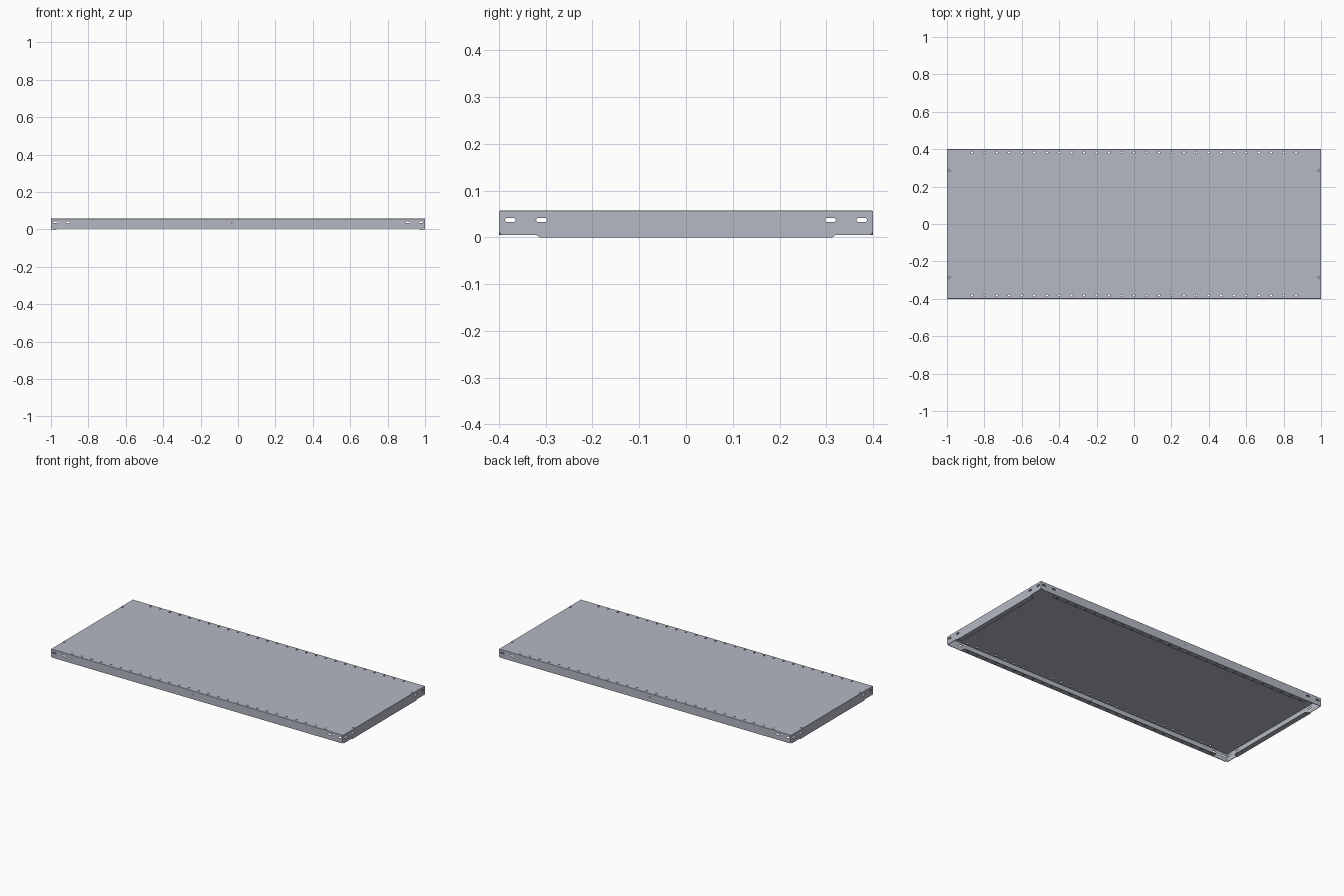
import bpy, bmesh, math

cube = bpy.data.objects.get("Cube")
if cube:
    bpy.data.objects.remove(cube, do_unlink=True)

LENGTH, DEPTH, HEIGHT = 1.0, 0.4, 0.057   # half length, half depth, full height
T = 0.003                                 # sheet thickness
BASE = 0.005                              # lower edge of the long flanges
LIP = 0.03

steel = bpy.data.materials.new("blue grey steel")
steel.use_nodes = True
colour = (0.46, 0.48, 0.55, 1)
steel.diffuse_color = colour
steel.node_tree.nodes["Principled BSDF"].inputs["Base Color"].default_value = colour


# Planes: outline coordinates (u, v) and a distance d along the normal
def flat(u, v, d):
    return (u, v, d)


def facing_y(u, v, d):
    return (u, d, v)


def facing_x(u, v, d):
    return (d, u, v)


def prism(bm, outline, plane, d0, d1):
    low = [bm.verts.new(plane(u, v, d0)) for u, v in outline]
    high = [bm.verts.new(plane(u, v, d1)) for u, v in outline]
    bm.faces.new(low)
    bm.faces.new(high)
    for i in range(len(low)):
        j = (i + 1) % len(low)
        bm.faces.new((low[i], low[j], high[j], high[i]))


def finish(name, bm):
    bmesh.ops.recalc_face_normals(bm, faces=bm.faces)
    mesh = bpy.data.meshes.new(name)
    bm.to_mesh(mesh)
    bm.free()
    mesh.materials.append(steel)
    obj = bpy.data.objects.new(name, mesh)
    bpy.context.collection.objects.link(obj)
    return obj


def slot(u, v, radius, length=0):
    pts = []
    for i in range(12):
        a = (i + 0.5) * math.tau / 12
        shift = math.copysign(length / 2, math.cos(a))
        pts.append((u + shift + radius * math.cos(a), v + radius * math.sin(a)))
    return pts


def panel(name, outline, plane, d0, d1, holes=(), round_top=False):
    bm = bmesh.new()
    prism(bm, outline, plane, d0, d1)
    if round_top:
        rim = [e for e in bm.edges if all(v.co.z > HEIGHT - 1e-4 for v in e.verts)]
        bmesh.ops.bevel(bm, geom=rim, offset=T * 0.8, segments=3,
                        profile=0.5, affect='EDGES')
    obj = finish(name, bm)
    if holes:
        # Punch all holes at once, then discard the punch
        cut = bmesh.new()
        for h in holes:
            prism(cut, h, plane, min(d0, d1) - 0.01, max(d0, d1) + 0.01)
        punch = finish("punch", cut)
        punch.hide_render = True
        mod = obj.modifiers.new("holes", 'BOOLEAN')
        mod.operation = 'DIFFERENCE'
        mod.solver = 'EXACT'
        mod.object = punch
        bpy.context.view_layer.update()
        graph = bpy.context.evaluated_depsgraph_get()
        done = bpy.data.meshes.new_from_object(obj.evaluated_get(graph))
        obj.modifiers.clear()
        obj.data = done
        bpy.data.objects.remove(punch, do_unlink=True)
    return obj


def sym(points):
    # Complete a right-hand half outline with its mirror image
    return points + [(-u, v) for u, v in reversed(points)]


# Shelf top with a row of holes along both long edges
row = [(i - 13) / 15 for i in range(27)]
edge_holes = [slot(x, s * 0.382, 0.006) for s in (-1, 1) for x in row]
end_holes = [slot(sx * 0.99, sy * 0.285, 0.004, 0.006) for sx in (-1, 1) for sy in (-1, 1)]
panel("shelf_top", sym([(LENGTH, -DEPTH), (LENGTH, DEPTH)]), flat,
      HEIGHT - T, HEIGHT, edge_holes + end_holes, round_top=True)

# Long flanges and their return lips
top = HEIGHT - T
long_outline = sym([(LENGTH - 0.01, BASE), (LENGTH - T - 0.001, BASE + 0.006),
                    (LENGTH - T - 0.001, top)])
long_slots = [slot(s * x, 0.037, 0.0045, 0.014) for s in (-1, 1) for x in (0.907, 0.977)]
long_slots.append(slot(-0.03, 0.035, 0.003))
for side, s in (("front", -1), ("back", 1)):
    panel(side + "_flange", long_outline, facing_y, s * DEPTH, s * (DEPTH - T), long_slots)
    lip = sym([(0.9, s * (DEPTH - T)), (0.895, s * (DEPTH - LIP))])
    panel(side + "_lip", lip, flat, BASE, BASE + T,
          [slot(x, s * 0.382, 0.006) for x in row])

# End flanges with a dropped middle tab, and their return lips
end_outline = sym([(0.313, 0), (0.32, BASE), (DEPTH - 0.006, BASE),
                   (DEPTH, BASE + 0.006), (DEPTH, top)])
end_slots = [slot(s * y, 0.037, 0.0045, 0.014) for s in (-1, 1) for y in (0.309, 0.376)]
for side, s in (("left", 1), ("right", -1)):
    panel(side + "_end_flange", end_outline, facing_x, s * LENGTH, s * (LENGTH - T), end_slots)
    inner, outer = s * (LENGTH - LIP), s * (LENGTH - T)
    panel(side + "_end_lip", [(outer, -0.313), (outer, 0.313), (inner, 0.3), (inner, -0.3)],
          flat, 0, T)
